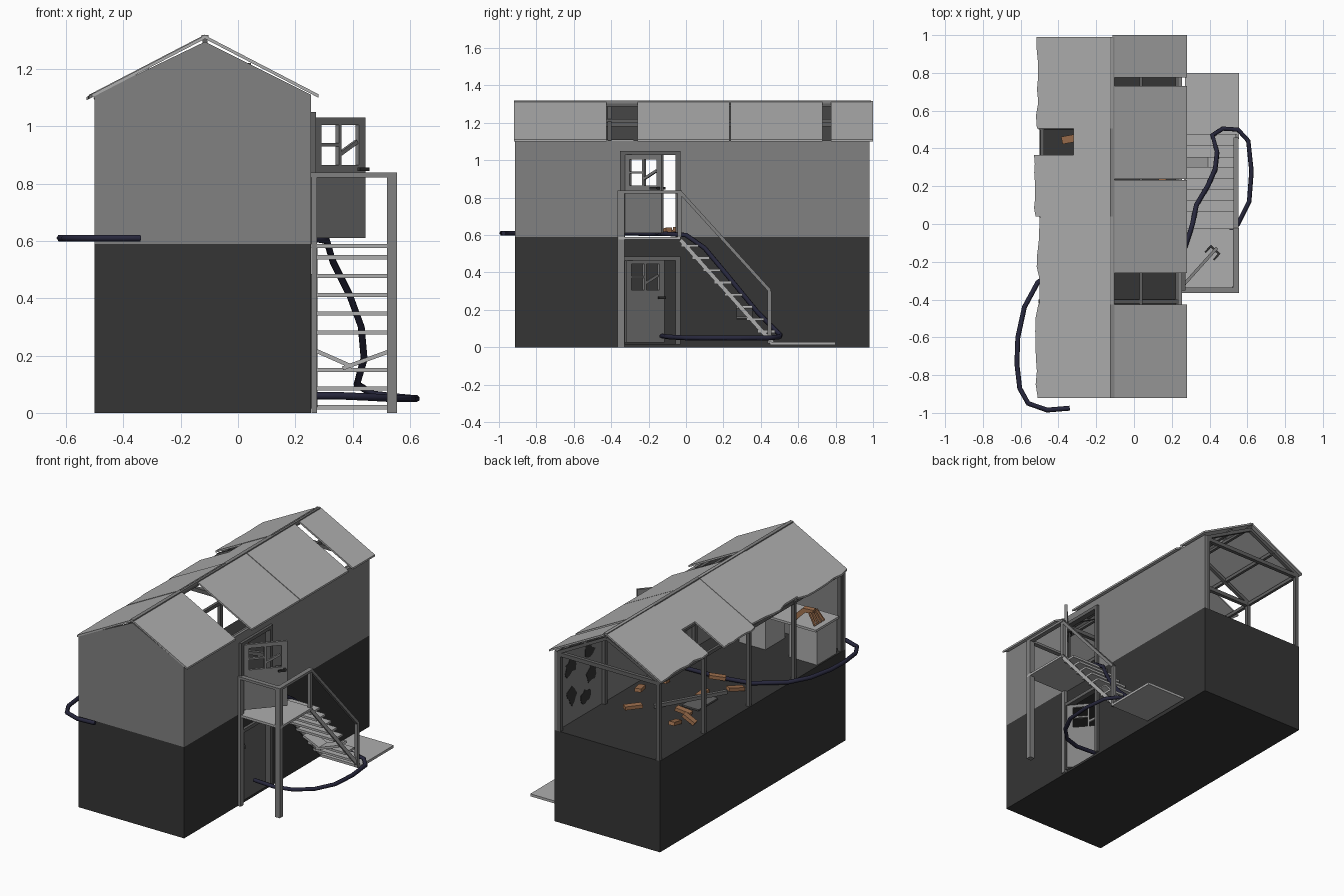
import bpy, bmesh, math, random
from mathutils import Vector, Matrix

if "Cube" in bpy.data.objects:
    bpy.data.objects.remove(bpy.data.objects["Cube"])

random.seed(4)


def mat(name, r, g, b):
    m = bpy.data.materials.new(name)
    m.diffuse_color = (r, g, b, 1)
    m.use_nodes = True
    m.node_tree.nodes["Principled BSDF"].inputs["Base Color"].default_value = m.diffuse_color
    return m


DARK = mat("dark_grey", .035, .035, .035)
MID = mat("mid_grey", .22, .22, .22)
TRIM = mat("trim_grey", .12, .12, .12)
LIGHT = mat("light_grey", .42, .42, .42)
BROWN = mat("brown", .36, .17, .08)
NAVY = mat("navy", .02, .02, .045)


def finish(name, bm, m):
    bmesh.ops.recalc_face_normals(bm, faces=bm.faces)
    me = bpy.data.meshes.new(name)
    bm.to_mesh(me)
    bm.free()
    ob = bpy.data.objects.new(name, me)
    bpy.context.collection.objects.link(ob)
    if m:
        me.materials.append(m)
    return ob


def boxes(name, spans, m=None, mx=Matrix()):
    # each span is x0, x1, y0, y1, z0, z1
    bm = bmesh.new()
    for x0, x1, y0, y1, z0, z1 in spans:
        t = Matrix.Translation(((x0 + x1) / 2, (y0 + y1) / 2, (z0 + z1) / 2))
        s = Matrix.Diagonal((x1 - x0, y1 - y0, z1 - z0, 1))
        bmesh.ops.create_cube(bm, size=1, matrix=mx @ t @ s)
    return finish(name, bm, m)


def prism(name, pts, vec, m=None):
    bm = bmesh.new()
    f = bm.faces.new([bm.verts.new(p) for p in pts])
    r = bmesh.ops.extrude_face_region(bm, geom=[f])
    bmesh.ops.translate(bm, vec=vec, verts=[v for v in r["geom"] if isinstance(v, bmesh.types.BMVert)])
    return finish(name, bm, m)


def beam(name, a, b, w=.02, h=.02, m=None):
    a, b = Vector(a), Vector(b)
    mx = Matrix.Translation((a + b) / 2) @ (b - a).to_track_quat('Y', 'Z').to_matrix().to_4x4()
    n = (b - a).length / 2
    return boxes(name, [(-w / 2, w / 2, -n, n, -h / 2, h / 2)], m, mx)


# main dimensions
X0, X1, Y0, Y1 = -.5, .255, -.915, .98
FLOOR, EAVE, RIDGE, XR = .59, 1.1, 1.305, -.115
D0, D1 = -.335, -.045

# ground storey shell
boxes("lower_walls", [(X0, X1, Y0, Y0 + .02, 0, FLOOR), (X0, X1, Y1 - .02, Y1, 0, FLOOR),
                      (X0, X0 + .02, Y0 + .02, Y1 - .02, 0, FLOOR)], DARK)
boxes("ground_slab", [(X0, X1, Y0, Y1, 0, .015)], DARK)
boxes("upper_floor", [(X0, X1, Y0, Y1, FLOOR - .015, FLOOR)], DARK)


# long right walls, each with a doorway notch
def notched(name, z0, z1, ztop, m):
    yz = [(Y0, z0), (D0, z0), (D0, ztop), (D1, ztop), (D1, z0), (Y1, z0), (Y1, z1), (Y0, z1)]
    prism(name, [(X1, y, z) for y, z in yz], (-.018, 0, 0), m)


notched("lower_right_wall", 0, FLOOR, .47, DARK)
notched("upper_right_wall", FLOOR, EAVE + .005, 1.035, MID)
prism("front_gable_wall", [(X0, Y0, FLOOR), (X1, Y0, FLOOR), (X1, Y0, EAVE + .01), (XR, Y0, RIDGE - .01),
                           (X0, Y0, EAVE + .01)], (0, .018, 0), MID)

# door frames and doors
for tag, z0, z1 in (("upper", FLOOR, 1.05), ("lower", .015, .485)):
    boxes(tag + "_door_frame", [(.235, .272, D0 - .018, D0 + .01, z0, z1), (.235, .272, D1 - .01, D1 + .015, z0, z1),
                                (.235, .272, D0 + .01, D1 - .01, z1 - .022, z1)], TRIM)


def door(tag, dx, dy, z0, z1, w0, w1):
    W, T = .265, .008
    mx = Matrix.Translation((.262, D0 + .012, 0)) @ Matrix.Rotation(math.atan2(dy, dx), 4, 'Z')
    zm, xm = (w0 + w1) / 2, W / 2
    boxes(tag + "_door", [(0, W, -T, T, z0, w0), (0, .035, -T, T, w0, w1), (W - .035, W, -T, T, w0, w1),
                          (0, W, -T, T, w1, z1), (xm - .006, xm + .006, -T, T, w0, w1),
                          (.035, xm, -T, T, zm - .006, zm + .006)], MID, mx)
    p = [mx @ Vector(v) for v in ((xm, 0, w0 + .035), (W - .04, 0, zm + .01))]
    beam(tag + "_broken_bar", p[0], p[1], .012, .014, MID)
    zh = z0 + .24
    boxes(tag + "_door_handle", [(W - .06, W - .01, s * .03 - .005, s * .03 + .005, zh - .006, zh + .006)
                                 for s in (-1, 1)] + [(W - .022, W - .01, -.03, .03, zh - .006, zh + .006)], DARK, mx)


door("upper", .18, .2, .61, 1.03, .865, 1.005)
door("lower", -.17, .2, .025, .465, .305, .445)

# timber frame inside the upper storey
for i, y in enumerate((-.885, -.41, .05, .51, .968)):
    boxes(f"left_post_{i}", [(-.497, -.473, y - .012, y + .012, FLOOR, EAVE)], TRIM)
    boxes(f"right_post_{i}", [(.213, .237, y - .012, y + .012, FLOOR, EAVE)], TRIM)
    boxes(f"tie_beam_{i}", [(-.497, .237, y - .012, y + .012, EAVE - .025, EAVE)], TRIM)
    beam(f"left_rafter_{i}", (X0, y, EAVE - .01), (XR, y, RIDGE - .025), .022, .02, TRIM)
    beam(f"right_rafter_{i}", (X1 - .01, y, EAVE - .01), (XR, y, RIDGE - .025), .022, .02, TRIM)
for n, x, z in (("ridge_beam", XR, RIDGE - .008), ("left_purlin", -.305, 1.19), ("right_purlin", .037, 1.21),
                ("left_plate", -.486, EAVE - .01), ("right_plate", .228, EAVE - .01)):
    beam(n, (x, Y0 + .02, z), (x, Y1, z), .018, .022, TRIM)

# roof sheets, ragged along the left eave
SL = (RIDGE - EAVE) / .395


def sheet(name, y0, y1, side, reach, ragged=0, lift=0.0):
    n = 7 if ragged else 1
    edge = []
    for i in range(n + 1):
        r = reach - random.random() * ragged
        edge.append((r, y0 + (y1 - y0) * i / n))
    pts = [(0, y1), (0, y0)] + edge
    prism(name, [(XR + side * d, y, RIDGE - d * SL + lift) for d, y in pts], (0, 0, .012), LIGHT)


for i, (a, b) in enumerate(((-.92, -.425), (-.26, .233), (.238, .73), (.775, 1.0))):
    sheet(f"right_roof_sheet_{i}", a, b, 1, .395)
for i, (a, b, r, j, l) in enumerate(((-.92, -.425, .41, .02, 0), (-.425, .04, .405, .025, .003),
                                     (.04, .365, .415, .01, 0), (.365, .505, .205, 0, 0),
                                     (.505, .99, .41, .02, .003))):
    sheet(f"left_roof_sheet_{i}", a, b, -1, r, j, l)
beam("ridge_cap", (XR, -.92, RIDGE + .006), (XR, .99, RIDGE + .006), .024, .014, MID)

# landing with posts and rails
boxes("landing", [(X1, .555, -.36, -.03, .575, FLOOR)], LIGHT)
boxes("landing_post", [(.52, .555, -.365, -.33, 0, .825)], MID)
boxes("wall_post", [(.257, .275, -.365, -.335, 0, .83)], MID)
boxes("stair_top_post", [(.528, .55, -.045, -.023, FLOOR, .83)], MID)
boxes("stair_foot_post", [(.528, .55, .435, .457, .02, .3)], MID)
boxes("front_rail", [(X1, .555, -.365, -.335, .822, .838)], MID)
boxes("side_rail", [(.525, .555, -.335, -.022, .822, .838)], MID)
beam("stair_rail", (.54, -.03, .828), (.54, .45, .3), .024, .018, MID)

# stairs with one snapped tread
for i, x in enumerate((.272, .538)):
    beam(f"stringer_{i}", (x, -.03, .575), (x, .465, .02), .012, .022, LIGHT)
for i in range(8):
    y, z = .02 + i * .0585, .543 - i * .0655
    if i == 5:
        beam("snapped_tread_left", (.275, y, z), (.4, y, z - .055), .085, .014, LIGHT)
        beam("snapped_tread_right", (.365, y, z - .06), (.53, y, z), .085, .014, LIGHT)
    else:
        boxes(f"tread_{i}", [(.27, .54, y - .047, y + .047, z - .007, z + .007)], LIGHT)
boxes("stair_pad", [(.27, .555, .45, .8, .012, .028)], LIGHT)

# hose running from the front corner, through the house and down the stairs
path = [(-.34, -.975, .61), (-.46, -.985, .61), (-.56, -.95, .61), (-.605, -.87, .61), (-.62, -.74, .61),
        (-.615, -.6, .61), (-.58, -.44, .61), (-.51, -.31, .61), (-.34, -.19, .605), (-.15, -.15, .605),
        (.07, -.14, .605), (.27, -.13, .608), (.31, 0, .6), (.33, .1, .53), (.39, .2, .41), (.43, .29, .3),
        (.44, .38, .19), (.415, .47, .1), (.47, .505, .065), (.55, .5, .055), (.605, .44, .05),
        (.622, .28, .05), (.61, .12, .05), (.55, 0, .05), (.46, -.09, .055), (.35, -.13, .06), (.2, -.12, .06)]
cu = bpy.data.curves.new("hose", 'CURVE')
cu.dimensions, cu.bevel_depth, cu.bevel_resolution, cu.use_fill_caps = '3D', .013, 1, True
sp = cu.splines.new('POLY')
sp.points.add(len(path) - 1)
for p, c in zip(sp.points, path):
    p.co = (*c, 1)
cu.materials.append(NAVY)
bpy.context.collection.objects.link(bpy.data.objects.new("hose", cu))

# desk at the front end with a jointed claw on top
boxes("desk", [(-.49, -.29, -.84, -.64, FLOOR, .81), (-.12, .07, -.84, -.64, FLOOR, .81),
               (-.495, .09, -.86, -.62, .81, .825)], LIGHT)
beam("claw_arm", (-.3, -.68, .83), (-.37, -.69, .9), .03, .03, BROWN)
beam("claw_wrist", (-.36, -.69, .9), (-.43, -.7, .9), .035, .025, BROWN)
for i in range(4):
    beam(f"claw_finger_{i}", (-.42, -.73 + i * .022, .9), (-.47, -.74 + i * .03, .835), .011, .014, BROWN)

# debris on the upper floor
debris = [(.14, .27), (.03, .5), (-.25, .38), (-.3, .54), (.16, -.05), (-.14, -.12), (-.32, -.05), (-.2, .12),
          (-.34, .45), (.08, .1)]
for i, (x, y) in enumerate(debris):
    a, l = random.uniform(0, 3.1), random.uniform(.03, .06)
    d = Vector((math.cos(a) * l, math.sin(a) * l, random.uniform(0, .03)))
    c = Vector((x, y, FLOOR + .03))
    beam(f"debris_{i}", c - d, c + d, .04, .022, BROWN)
beam("fallen_rafter", (-.05, .4, FLOOR + .015), (-.38, .12, .68), .025, .022, TRIM)
boxes("fallen_panel", [(-.3, -.18, .1, .3, .6, .61)], TRIM)

# dark stains on the inner face of the right wall
for i, (y, z) in enumerate(((.85, .95), (.83, .76), (.66, .98), (.63, .84), (.7, .7))):
    pts = []
    for k in range(12):
        r, a = random.uniform(.035, .07), k * math.pi / 6
        pts.append((.235, y + r * math.cos(a), z + r * math.sin(a)))
    prism(f"stain_{i}", pts, (-.002, 0, 0), DARK)
